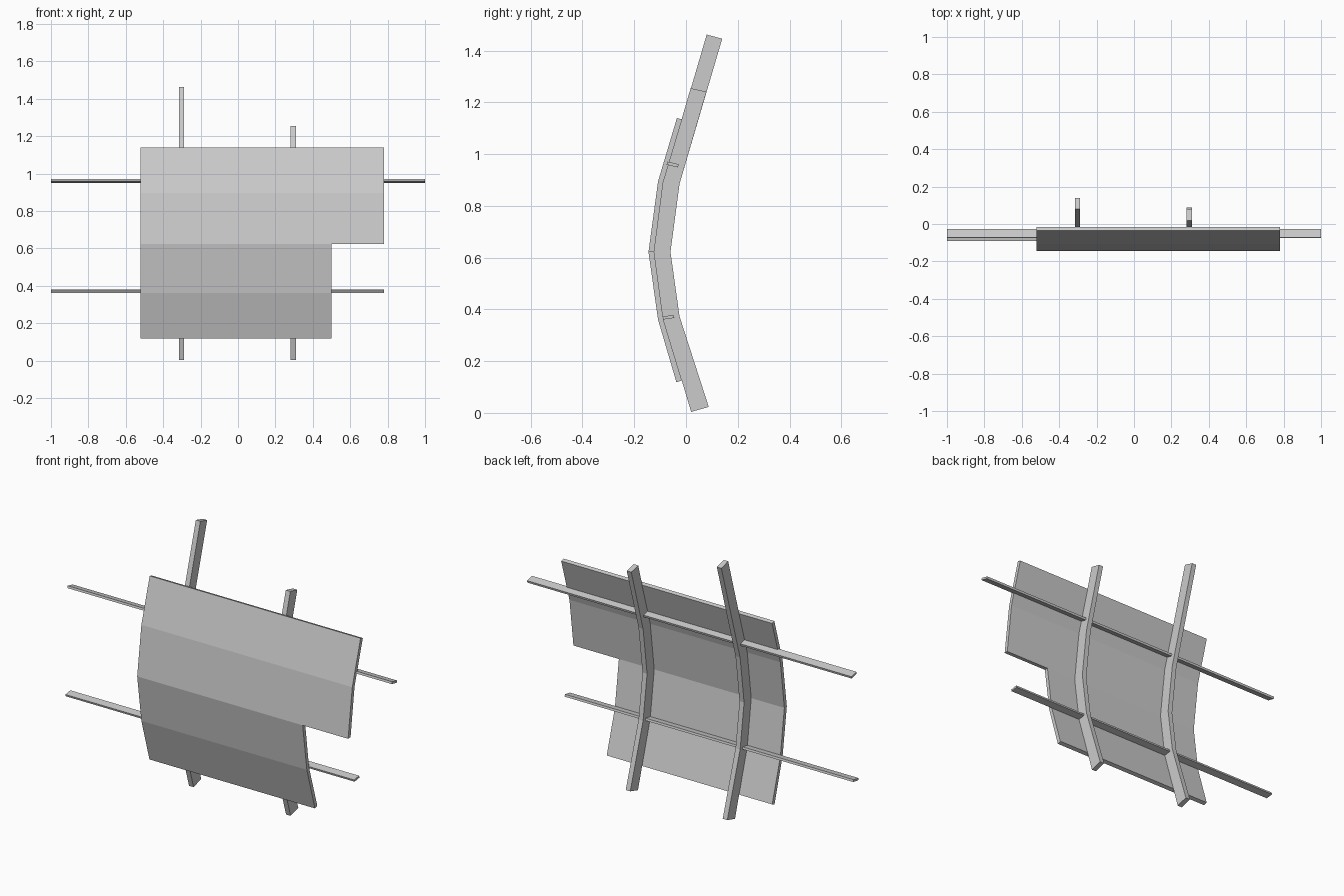
import bpy
import bmesh
from mathutils import Vector

cube = bpy.data.objects.get("Cube")
if cube:
    bpy.data.objects.remove(cube)

grey = bpy.data.materials.new("light_grey")
grey.use_nodes = True
colour = (0.6, 0.6, 0.6, 1)
grey.diffuse_color = colour
grey.node_tree.nodes["Principled BSDF"].inputs["Base Color"].default_value = colour


def finish(name, bm):
    bmesh.ops.recalc_face_normals(bm, faces=bm.faces)
    mesh = bpy.data.meshes.new(name)
    bm.to_mesh(mesh)
    bm.free()
    mesh.materials.append(grey)
    obj = bpy.data.objects.new(name, mesh)
    bpy.context.collection.objects.link(obj)


def strip(name, front, back, columns, keep=lambda row, col: True):
    """Solid band between two (y, z) lines, spanning the x columns."""
    bm = bmesh.new()
    grid = [[bm.verts.new((x, y, z)) for x in columns] for y, z in front]
    faces = []
    for r in range(len(front) - 1):
        for c in range(len(columns) - 1):
            if keep(r, c):
                a, b = grid[r], grid[r + 1]
                faces.append(bm.faces.new((a[c], a[c + 1], b[c + 1], b[c])))
    # Thicken towards the back line, row by row
    shift = {round(f[1], 4): Vector((0, b[0] - f[0], b[1] - f[1]))
             for f, b in zip(front, back)}
    new = bmesh.ops.extrude_face_region(bm, geom=faces, use_keep_orig=True)["geom"]
    for v in new:
        if isinstance(v, bmesh.types.BMVert):
            v.co += shift[round(v.co.z, 4)]
    bmesh.ops.delete(bm, geom=[v for v in bm.verts if not v.link_faces],
                     context="VERTS")
    finish(name, bm)


# Bent panel with its lower left corner cut away
panel_front = [(-.037, .118), (-.108, .36), (-.145, .622), (-.108, .895), (-.035, 1.14)]
panel_back = [(-.016, .125), (-.088, .363), (-.123, .622), (-.088, .89), (-.015, 1.134)]
strip("panel", panel_front, panel_back, [-.52, .5, .78],
      lambda row, col: col == 0 or row >= 2)

# Upright ribs following the panel's back, the right one taller
bend_front = [(.02, .004), (-.088, .363), (-.123, .622), (-.088, .89)]
bend_back = [(.088, .023), (-.025, .373), (-.06, .622), (-.025, .885)]
for name, x, top_front, top_back in (
        ("right_rib", -.302, (.08, 1.462), (.14, 1.446)),
        ("left_rib", .296, (.018, 1.255), (.079, 1.241))):
    strip(name, bend_front + [top_front], bend_back + [top_back],
          [x - .014, x + .014])

# Thin crossbars, tilted square to the panel
strip("upper_crossbar", [(-.075, .959), (-.072, .971)],
      [(-.031, .949), (-.028, .961)], [-1, 1])
strip("lower_crossbar", [(-.088, .361), (-.091, .372)],
      [(-.045, .367), (-.048, .379)], [-1, .78])
